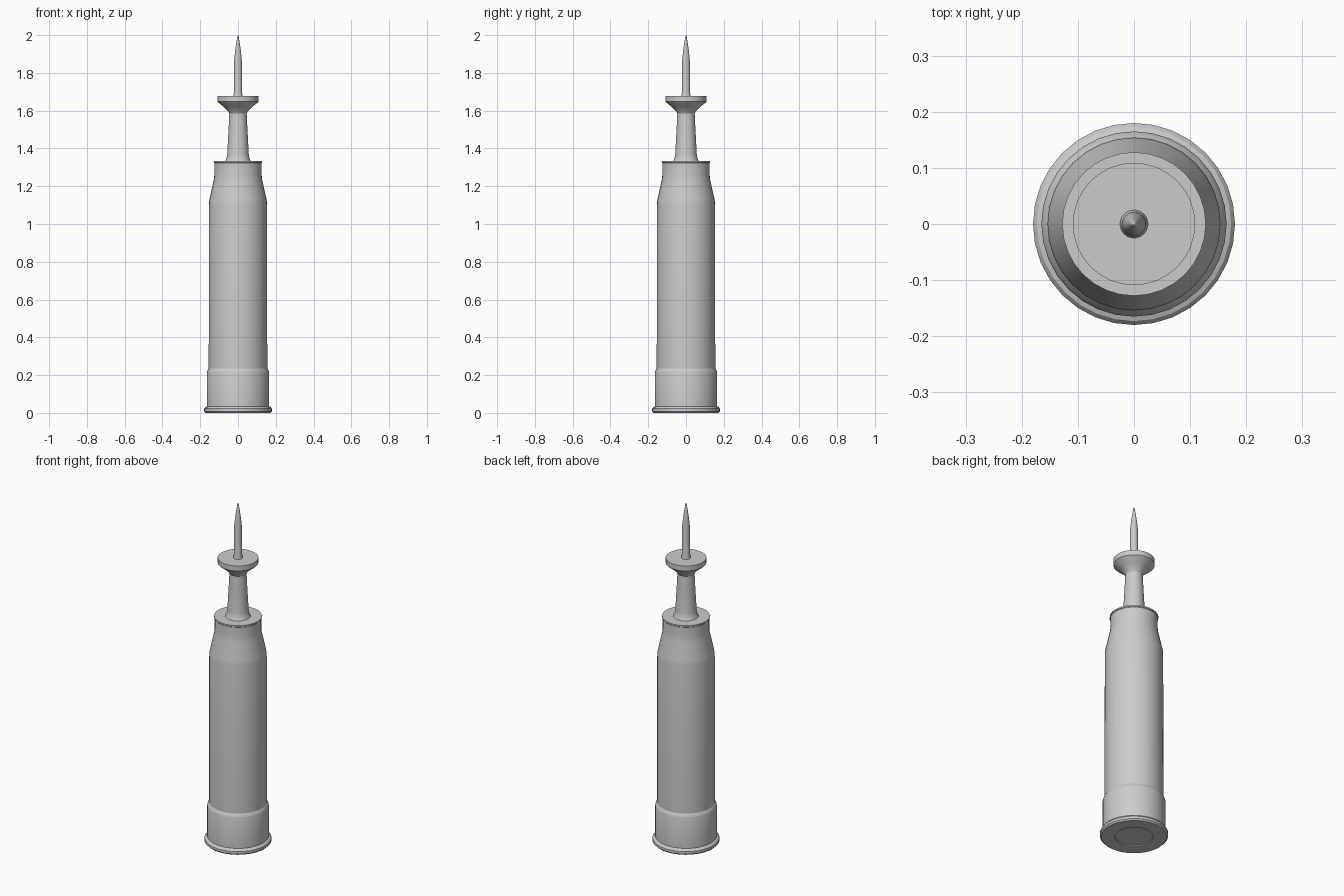
import bpy, bmesh, math

if "Cube" in bpy.data.objects:
    bpy.data.objects.remove(bpy.data.objects["Cube"])

SIDES = 32
grey = bpy.data.materials.new("plain_grey")
grey.diffuse_color = (0.6, 0.6, 0.6, 1)
grey.use_nodes = True
grey.node_tree.nodes["Principled BSDF"].inputs["Base Color"].default_value = grey.diffuse_color


def lathe(name, profile, sides=SIDES):
    """Spin an (r, z) profile around the z axis; r = 0 makes a pole."""
    bm = bmesh.new()
    rings = []
    for r, z in profile:
        if r == 0:
            rings.append([bm.verts.new((0, 0, z))] * sides)
        else:
            rings.append([bm.verts.new((r * math.cos(math.tau * i / sides),
                                        r * math.sin(math.tau * i / sides), z))
                          for i in range(sides)])
    for a, b in zip(rings, rings[1:]):
        for i in range(sides):
            j = (i + 1) % sides
            bm.faces.new(list(dict.fromkeys((a[i], a[j], b[j], b[i]))))
    bmesh.ops.recalc_face_normals(bm, faces=bm.faces)
    mesh = bpy.data.meshes.new(name)
    bm.to_mesh(mesh)
    bm.free()
    mesh.materials.append(grey)
    ob = bpy.data.objects.new(name, mesh)
    bpy.context.collection.objects.link(ob)
    bpy.ops.object.select_all(action='DESELECT')
    ob.select_set(True)
    bpy.context.view_layer.objects.active = ob
    bpy.ops.object.shade_smooth_by_angle(angle=math.radians(30))
    return ob


# Casing: recessed base, rim, groove, thick band, long wall, shoulder, mouth
lathe("casing", [
    (0, 0.006), (0.1, 0.006), (0.1, 0), (0.172, 0), (0.18, 0.008),
    (0.18, 0.022), (0.173, 0.031), (0.165, 0.034), (0.165, 0.045),
    (0.165, 0.215), (0.162, 0.224), (0.155, 0.235), (0.154, 1.11),
    (0.151, 1.13), (0.128, 1.235), (0.125, 1.26), (0.125, 1.322),
    (0.128, 1.325), (0.128, 1.333), (0, 1.333)])

# Waisted sleeve flaring out to a flat disc
lathe("sleeve", [
    (0, 1.325), (0.068, 1.333), (0.061, 1.345), (0.057, 1.37),
    (0.050, 1.50), (0.046, 1.585), (0.055, 1.60), (0.072, 1.617),
    (0.104, 1.643), (0.109, 1.648), (0.109, 1.677), (0, 1.677)])

# Pointed rod with a small foot
lathe("rod", [
    (0, 1.67), (0.025, 1.677), (0.022, 1.695), (0.021, 1.86),
    (0.016, 1.91), (0.009, 1.96), (0.003, 1.995), (0, 2.0)], 24)
